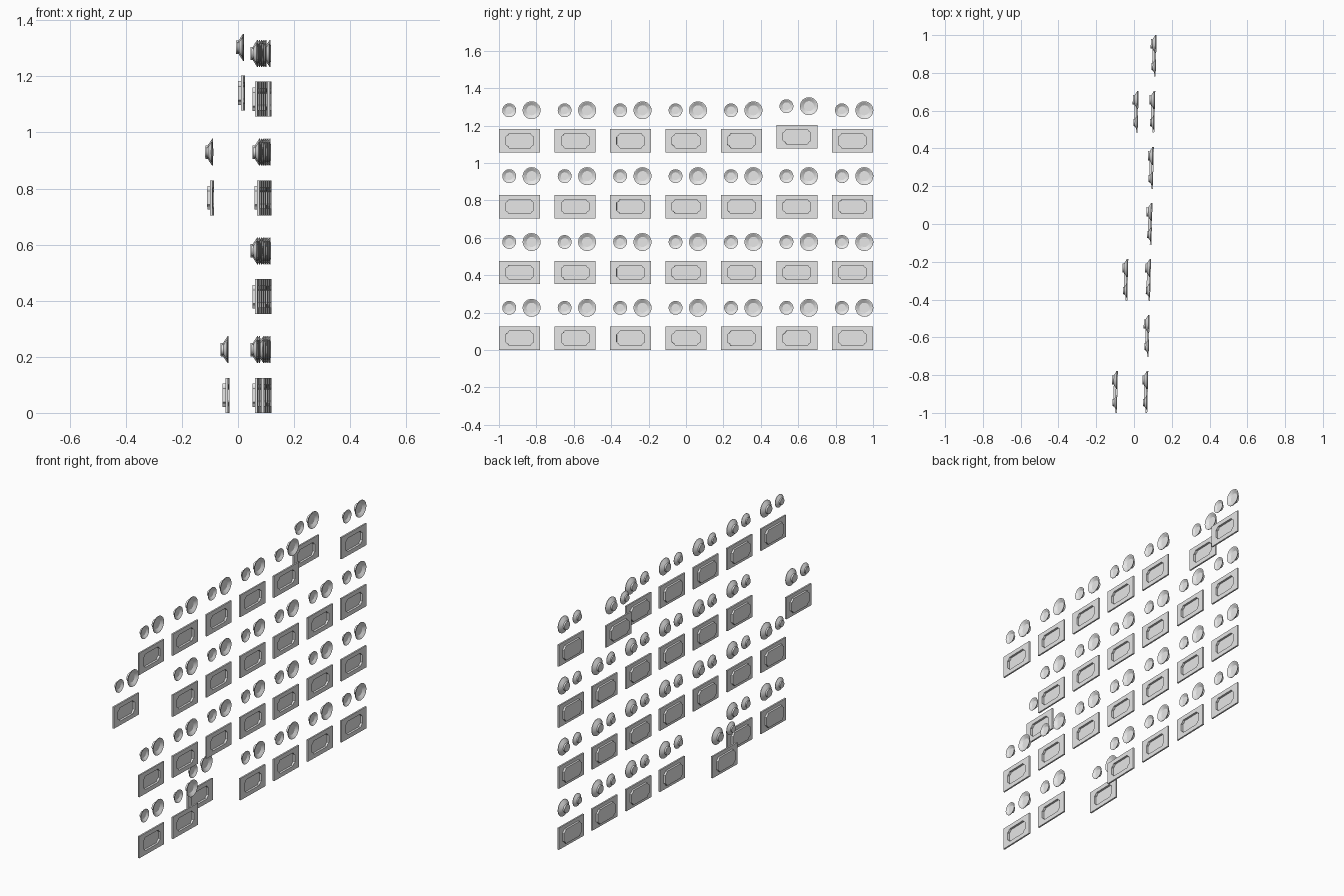
import bpy, bmesh, math
from mathutils import Matrix, Vector

cube = bpy.data.objects.get("Cube")
if cube:
    bpy.data.objects.remove(cube, do_unlink=True)

grey = bpy.data.materials.new("light grey")
grey.use_nodes = True
grey.diffuse_color = (0.8, 0.8, 0.8, 1)
grey.node_tree.nodes["Principled BSDF"].inputs["Base Color"].default_value = (0.8, 0.8, 0.8, 1)


def finish(bm, name, smooth=False):
    """Turn a bmesh into grey mesh data, keeping its corners sharp."""
    bmesh.ops.recalc_face_normals(bm, faces=bm.faces[:])
    for f in bm.faces:
        f.smooth = smooth
    for e in bm.edges:
        e.smooth = e.calc_face_angle(0) < math.radians(30)
    mesh = bpy.data.meshes.new(name)
    bm.to_mesh(mesh)
    bm.free()
    mesh.materials.append(grey)
    return mesh


def driver(name, scale):
    """Flared cup turned around x: magnet behind, hollow cone in front."""
    profile = [(-.028, 0), (-.028, .024), (-.019, .024), (-.017, .028),
               (-.004, .048), (-.001, .048), (-.001, .044), (-.012, .027), (-.012, 0)]
    bm = bmesh.new()
    verts = [bm.verts.new((x * scale, 0, r * scale)) for x, r in profile]
    edges = [bm.edges.new(pair) for pair in zip(verts, verts[1:])]
    bmesh.ops.spin(bm, geom=verts + edges, cent=(0, 0, 0), axis=(1, 0, 0),
                   angle=math.tau, steps=32)
    bmesh.ops.remove_doubles(bm, verts=bm.verts[:], dist=1e-5)
    return finish(bm, name, True)


def plaque_loop(x, w, h, c, outer=None):
    """Notched outline at depth x, or the rectangle around it."""
    corner = [(w, h - c), (w - c * .6, h - c * .6), (w - c, h)]
    if outer:
        W, H = outer
        corner = [(W, h - c), (W, H), (w - c, H)]
    flip = corner[::-1]
    ring = (corner + [(-y, z) for y, z in flip]
            + [(-y, -z) for y, z in corner] + [(y, -z) for y, z in flip])
    return [(x, y, z) for y, z in ring]


def panel():
    """Rectangular flange with a notched pan pressed out at the back."""
    pan, inner, outer = (.078, .042, .018), (.074, .038, .017), (.11, .0625)
    loops = [plaque_loop(-.012, *inner), plaque_loop(0, *inner),
             plaque_loop(0, *pan, outer), plaque_loop(-.009, *pan, outer),
             plaque_loop(-.009, *pan), plaque_loop(-.02, *pan)]
    bm = bmesh.new()
    rings = [[bm.verts.new(p) for p in loop] for loop in loops]
    for a, b in zip(rings, rings[1:]):
        for i in range(len(a)):
            j = (i + 1) % len(a)
            bm.faces.new((a[i], a[j], b[j], b[i]))
    bm.faces.new(rings[0])
    bm.faces.new(rings[-1])
    return finish(bm, "panel")


# Shared parts with their place in one unit
parts = [("panel", panel(), (0, 0, 0)),
         ("small_driver", driver("small_driver", .77), (-.002, -.056, .163)),
         ("large_driver", driver("large_driver", 1), (-.002, .064, .163))]

# Units that stand out of the wall: (row, column) -> face x, lift
moved = {(0, 2): (-.033, 0), (2, 0): (-.088, 0), (3, 5): (.022, .022)}
slope = .025

# Wall of four rows and seven columns, turned slightly about z
for row in range(4):
    for col in range(7):
        y = (col - 3) * .2965
        x, lift = moved.get((row, col), (.095 + slope * y, 0))
        unit = Matrix.Translation((x, y, .0625 + row * .352 + lift)) @ Matrix.Rotation(-slope, 4, 'Z')
        for name, mesh, place in parts:
            ob = bpy.data.objects.new(f"{name}_{row + 1}_{col + 1}", mesh)
            ob.matrix_world = unit @ Matrix.Translation(Vector(place))
            bpy.context.collection.objects.link(ob)
